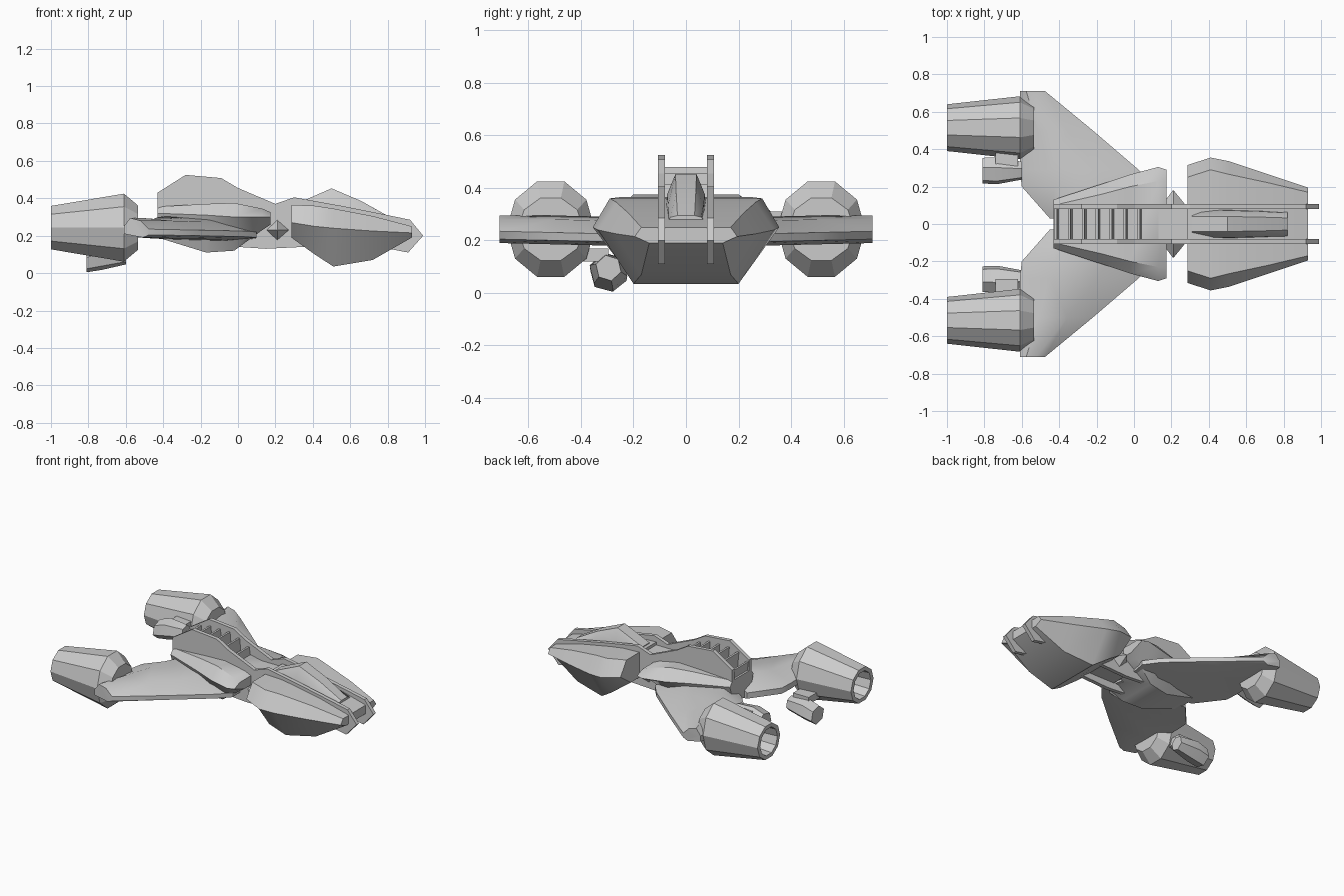
import bpy, bmesh, math

if "Cube" in bpy.data.objects:
    bpy.data.objects.remove(bpy.data.objects["Cube"])


def finish(name, bm, smooth=None):
    bmesh.ops.recalc_face_normals(bm, faces=bm.faces)
    me = bpy.data.meshes.new(name)
    bm.to_mesh(me)
    bm.free()
    ob = bpy.data.objects.new(name, me)
    bpy.context.collection.objects.link(ob)
    if smooth:
        bpy.ops.object.select_all(action='DESELECT')
        ob.select_set(True)
        bpy.context.view_layer.objects.active = ob
        bpy.ops.object.shade_smooth_by_angle(angle=math.radians(smooth))
    return ob


def loft(name, rings, smooth=None, mirror=False, caps=True):
    """Skin a list of equal-length point rings."""
    bm = bmesh.new()
    vs = [[bm.verts.new(p) for p in r] for r in rings]
    n = len(vs[0])
    for a, b in zip(vs, vs[1:]):
        for i in range(n):
            j = (i + 1) % n
            bm.faces.new((a[i], a[j], b[j], b[i]))
    if caps:
        bm.faces.new(vs[0])
        bm.faces.new(vs[-1])
    ob = finish(name, bm, smooth)
    if mirror:
        m = ob.modifiers.new("mirror", 'MIRROR')
        m.use_axis = (False, True, False)
        m.use_clip = False
    return ob


def hull_rings(stations):
    """Six-sided sections: x, top z, top half width, mid z, mid half width, bottom z, bottom half width."""
    return [[(x, yt, zt), (x, ym, zm), (x, yb, zb), (x, -yb, zb), (x, -ym, zm), (x, -yt, zt)]
            for x, zt, yt, zm, ym, zb, yb in stations]


def ellipse(x, cy, cz, ry, rz, n, off=0.0):
    return [(x, cy + ry * math.cos(off + 2 * math.pi * i / n),
             cz + rz * math.sin(off + 2 * math.pi * i / n)) for i in range(n)]


def box(name, lo, hi):
    (x0, y0, z0), (x1, y1, z1) = lo, hi
    return loft(name, [[(x, y0, z0), (x, y1, z0), (x, y1, z1), (x, y0, z1)] for x in (x0, x1)])


# Front pod
loft("front_pod", hull_rings([
    (.285, .365, .25, .27, .315, .19, .20),
    (.41, .36, .29, .25, .355, .10, .24),
    (.51, .345, .265, .24, .335, .035, .20),
    (.72, .305, .22, .225, .265, .07, .17),
    (.93, .25, .17, .215, .195, .19, .14)]), 35)

# Cockpit canopy
loft("canopy", [[(x, w, .28), (x, w * .9, .28 + h * .55), (x, w * .5, .28 + h),
                 (x, -w * .5, .28 + h), (x, -w * .9, .28 + h * .55), (x, -w, .28)]
                for x, w, h in [(.31, .08, .09), (.5, .08, .173), (.66, .075, .105), (.82, .065, .015)]], 40)

# Main hull
loft("main_hull", hull_rings([
    (-.43, .355, .10, .32, .13, .19, .09),
    (-.17, .37, .16, .31, .215, .11, .12),
    (-.02, .375, .20, .30, .265, .12, .14),
    (.13, .345, .23, .30, .305, .23, .18),
    (.175, .325, .23, .30, .29, .26, .18)]), 35)

# Neck with side spikes
box("neck", (.1, -.085, .18), (.35, .085, .345))
for s, side in ((1, "left"), (-1, "right")):
    loft(f"neck_spike_{side}", [
        [(.14, s * .09, .23), (.21, s * .09, .295), (.285, s * .09, .23), (.21, s * .09, .165)],
        [(.208, s * .18, .23), (.21, s * .18, .232), (.212, s * .18, .23), (.21, s * .18, .228)]])

# Long vertical spine plates from tail to nose
outline = [(-.43, .43), (-.28, .525), (-.09, .508), (.0, .455), (.2, .37), (.3, .405), (.55, .36),
           (.8, .31), (.92, .285), (.99, .2), (.91, .11), (.78, .135), (.35, .14), (.15, .13),
           (.0, .14), (-.2, .19), (-.43, .3)]
loft("spine_plates", [[(x, y, z) for x, z in outline] for y in (.08, .107)], mirror=True)

# Ladder slats between the plates
for i in range(7):
    x = -.415 + i * .074
    top = min(.50, .43 + (x + .43) * .62) - max(0, x + .09) * .55 - .02
    loft(f"spine_slat_{i + 1}", [[(x, y, .34), (x + .014, y, .34), (x + .002, y, top), (x - .012, y, top)]
                                 for y in (-.085, .085)])

# Swept wings: y, trailing x, leading x, bottom z, top z
wing = []
for y, xt, xl, zb, zt in [(.03, -.45, .08, .165, .31), (.2, -.60, .10, .175, .30),
                          (.29, -.61, .025, .18, .29), (.5, -.61, -.22, .185, .295),
                          (.71, -.61, -.475, .19, .295)]:
    c = xl - xt
    wing.append([(xt, y, zb + .02), (xt, y, zb + .06), (xt + c * .25, y, zt), (xt + c * .65, y, zt - .015),
                 (xl, y, zb + .045), (xl, y, zb + .015), (xl - c * .25, y, zb)])
loft("wing", wing, 40, mirror=True)

# Engines: ten-sided nacelles with hollow exhausts
loft("engine", [ellipse(x, .515, .243, ry, rz, 10) for x, ry, rz in [
    (-.535, .125, .125), (-.61, .168, .191), (-1.0, .125, .122), (-1.0, .095, .095), (-.86, .085, .085)]],
    mirror=True)

# Small thruster pods inboard of the engines
for name, y, z, tilt in (("upper_thruster", .285, .26, .3), ("lower_thruster", -.295, .085, -.3)):
    loft(name, [ellipse(-.81, y, z - .02, .072, .062, 6, tilt), ellipse(-.73, y, z, .075, .07, 6, tilt),
                ellipse(-.60, y, z + .01, .05, .05, 6, tilt)], 40)
    # pylon to the engine
    s = 1 if y > 0 else -1
    box(name + "_pylon", (-.74, min(y, s * .42), max(z, .12)), (-.62, max(y, s * .42), max(z, .12) + .05))
